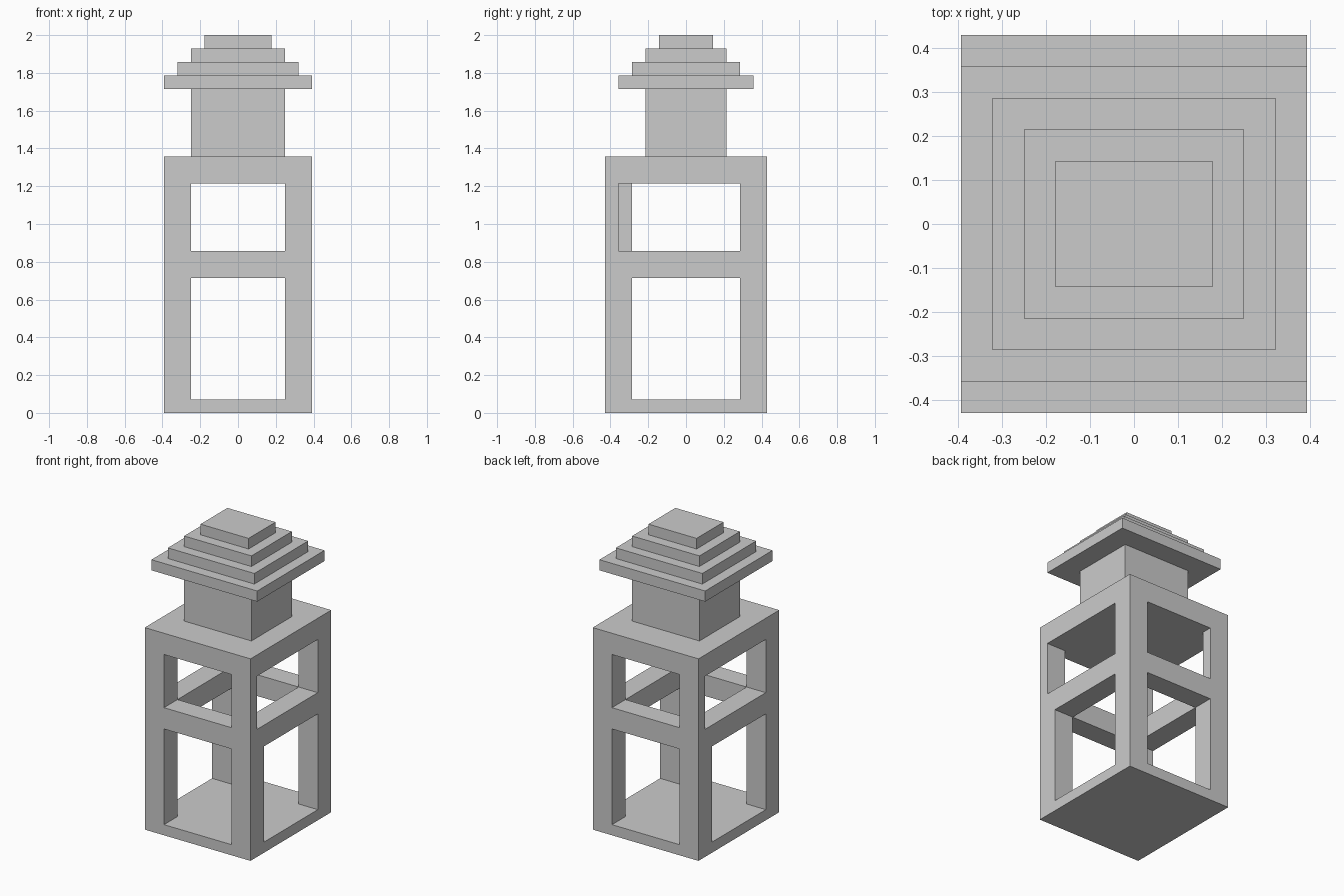
import bpy, bmesh

if "Cube" in bpy.data.objects:
    bpy.data.objects.remove(bpy.data.objects["Cube"])

U = 2 / 28  # the model sits on a grid of 28 steps in height


def new_object(name, bm):
    bmesh.ops.recalc_face_normals(bm, faces=bm.faces)
    mesh = bpy.data.meshes.new(name)
    bm.to_mesh(mesh)
    bm.free()
    ob = bpy.data.objects.new(name, mesh)
    bpy.context.collection.objects.link(ob)
    return ob


def stack(name, levels):
    """Closed solid through rectangles (half x, half y, z) in grid steps."""
    bm = bmesh.new()
    rings = [[bm.verts.new((sx * hx * U, sy * hy * U, z * U))
              for sx, sy in ((-1, -1), (1, -1), (1, 1), (-1, 1))]
             for hx, hy, z in levels]
    for a, b in zip(rings, rings[1:]):
        for i in range(4):
            j = (i + 1) % 4
            bm.faces.new((a[i], a[j], b[j], b[i]))
    bm.faces.new(rings[0][::-1])
    bm.faces.new(rings[-1])
    return new_object(name, bm)


def cut(target, x0, x1, y0, y1, z0, z1):
    bm = bmesh.new()
    bmesh.ops.create_cube(bm, size=1)
    for v in bm.verts:
        v.co = ((x1 if v.co.x > 0 else x0) * U,
                (y1 if v.co.y > 0 else y0) * U,
                (z1 if v.co.z > 0 else z0) * U)
    cutter = new_object("cutter", bm)
    cutter.hide_render = True
    mod = target.modifiers.new("opening", 'BOOLEAN')
    mod.operation = 'DIFFERENCE'
    mod.solver = 'EXACT'
    mod.object = cutter
    bpy.context.view_layer.objects.active = target
    bpy.ops.object.modifier_apply(modifier=mod.name)
    bpy.data.objects.remove(cutter)


# Outer form: body block, neck, then the stepped roof
levels = [(5.5, 6, 0), (5.5, 6, 19), (3.5, 3, 19), (3.5, 3, 24)]
for i in range(4):
    levels += [(5.5 - i, 5 - i, 24 + i), (5.5 - i, 5 - i, 25 + i)]
tower = stack("lantern_tower", levels)

# Lower and upper openings, through both directions
for z0, z1 in ((1, 10), (12, 17)):
    cut(tower, -7, 7, -4, 4, z0, z1)
    cut(tower, -3.5, 3.5, -7, 7, z0, z1)

# Hole through the middle rail ring
cut(tower, -3.5, 3.5, -4, 4, 9, 13)

# Two opposite upper posts are thinner
cut(tower, 3, 7, -5, -3, 12, 17)
cut(tower, -7, -3, 3, 5, 12, 17)
